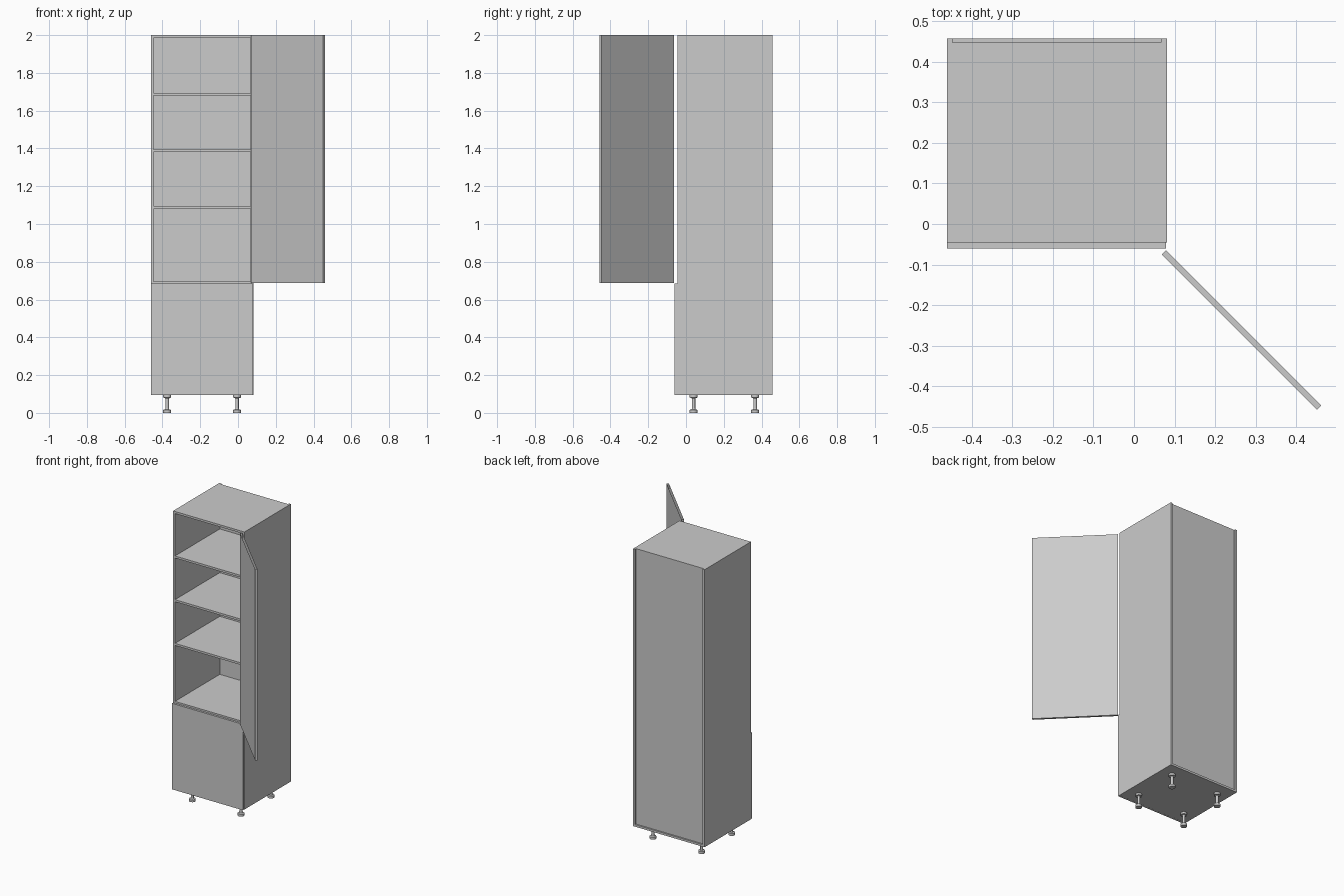
import bpy, bmesh, math
from mathutils import Matrix

if "Cube" in bpy.data.objects:
    bpy.data.objects.remove(bpy.data.objects["Cube"])

T = 0.0145                      # board thickness
XL, XR = -0.461, 0.081          # carcass width
YF, YB = -0.0455, 0.457         # carcass depth
Z0, Z1 = 0.095, 2.0             # carcass height
Y_BACK = 0.447                  # rear face of recessed back
Z_DRAWER = 0.685                # top of the lower front


def add_object(name, bm):
    mesh = bpy.data.meshes.new(name)
    bmesh.ops.recalc_face_normals(bm, faces=bm.faces)
    bm.to_mesh(mesh)
    bm.free()
    ob = bpy.data.objects.new(name, mesh)
    bpy.context.collection.objects.link(ob)
    return ob


def board(name, x, y, z):
    bm = bmesh.new()
    bmesh.ops.create_cube(bm, size=1.0)
    size = [b - a for a, b in (x, y, z)]
    mid = [(a + b) / 2 for a, b in (x, y, z)]
    bmesh.ops.transform(bm, verts=bm.verts,
                        matrix=Matrix.Translation(mid) @ Matrix.Diagonal((*size, 1)))
    return add_object(name, bm)


# Carcass boards
inner = (XL + T, XR - T)
board("left_side", (XL, XL + T), (YF, YB), (Z0, Z1))
board("right_side", (XR - T, XR), (YF, YB), (Z0, Z1))
board("top_board", inner, (YF, Y_BACK), (Z1 - T, Z1))
board("bottom_board", inner, (YF, YB), (Z0, Z0 + T))
board("back_panel", inner, (Y_BACK - 0.007, Y_BACK), (Z0 + T, Z1 - T))

# Shelves
for i, z in enumerate((0.682, 1.08, 1.38, 1.68)):
    board(f"shelf_{i + 1}", inner, (YF, Y_BACK - 0.007), (z, z + T))

# Lower front panel
board("lower_front", (XL + 0.001, XR - 0.002), (-0.06, YF - 0.0005), (Z0, Z_DRAWER))

# Door, open at 45 degrees; its upper edge is uncapped
door = board("door", (-0.2705, 0.2705), (-T / 2, T / 2), (0.688, Z1))
bm = bmesh.new()
bm.from_mesh(door.data)
bmesh.ops.delete(bm, geom=[f for f in bm.faces if f.normal.z > 0.9], context='FACES_ONLY')
bm.to_mesh(door.data)
bm.free()
door.location = (0.2645, -0.261, 0)
door.rotation_euler.z = math.radians(-45)

# Adjustable legs, turned from a profile of radius and height
PROFILE = [(0, 0), (0.021, 0), (0.021, 0.016), (0.011, 0.019), (0.009, 0.022),
           (0.009, 0.074), (0.012, 0.079), (0.021, 0.081), (0.021, Z0), (0, Z0)]


def leg(name, x, y):
    bm = bmesh.new()
    verts = [bm.verts.new((r, 0, z)) for r, z in PROFILE]
    edges = [bm.edges.new(pair) for pair in zip(verts, verts[1:])]
    bmesh.ops.spin(bm, geom=verts + edges, cent=(0, 0, 0), axis=(0, 0, 1),
                   angle=math.tau, steps=24, use_duplicate=False)
    bmesh.ops.remove_doubles(bm, verts=bm.verts, dist=0.0001)
    ob = add_object(name, bm)
    ob.location = (x, y, 0)
    bpy.ops.object.select_all(action='DESELECT')
    ob.select_set(True)
    bpy.context.view_layer.objects.active = ob
    bpy.ops.object.shade_smooth_by_angle(angle=math.radians(30))


for side, x in (("left", -0.375), ("right", -0.005)):
    for end, y in (("front", 0.04), ("rear", 0.366)):
        leg(f"{end}_{side}_leg", x, y)
